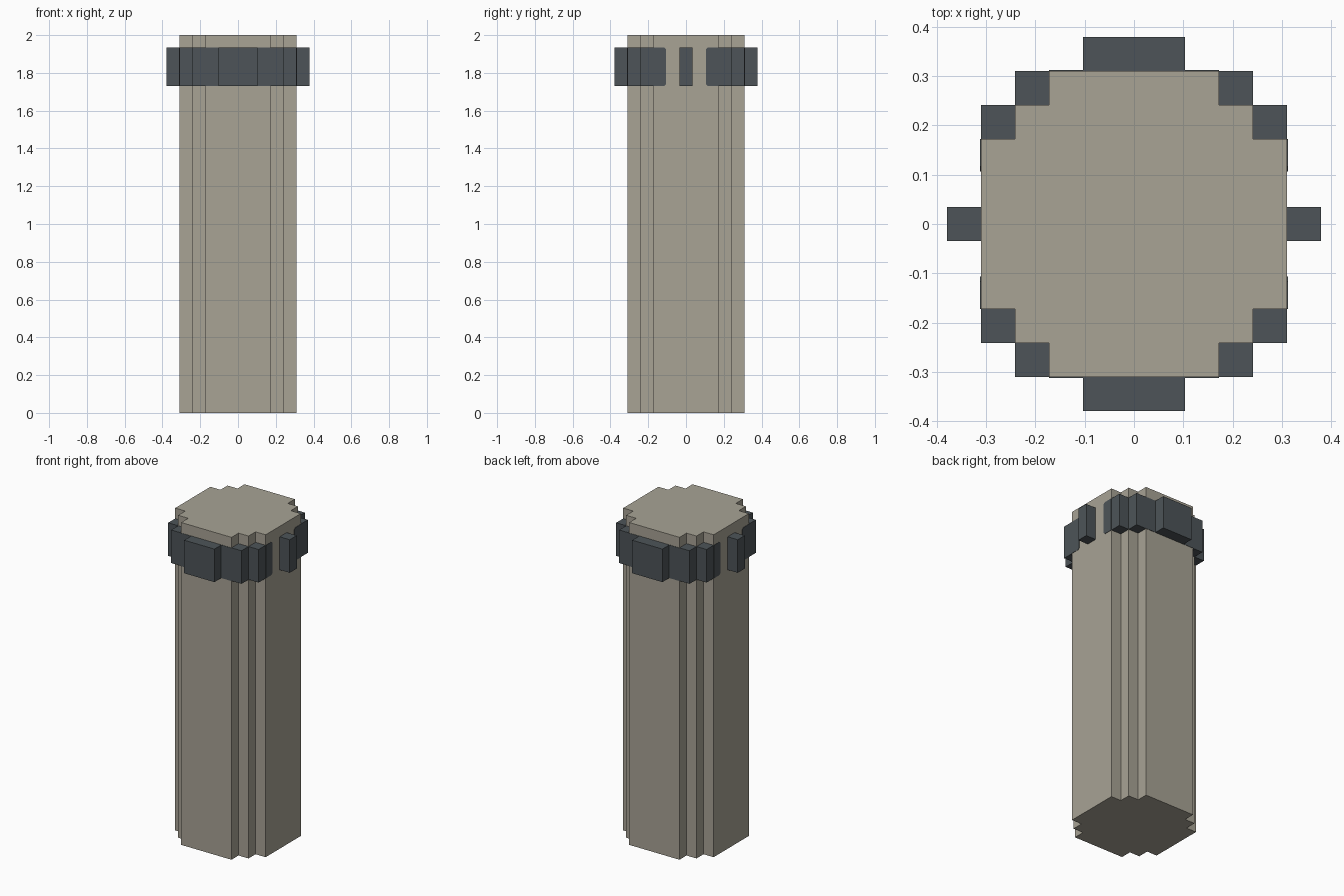
import bpy
import bmesh

cube = bpy.data.objects.get("Cube")
if cube:
    bpy.data.objects.remove(cube)

U = 2 / 29                      # module the whole column is built on
BAND_LOW, BAND_HIGH = 1.73, 1.935
SKIN = 0.002                    # thickness of the flush band plates


def material(name, srgb):
    linear = [((c / 255 + 0.055) / 1.055) ** 2.4 for c in srgb] + [1]
    mat = bpy.data.materials.new(name)
    mat.use_nodes = True
    mat.diffuse_color = linear
    mat.node_tree.nodes["Principled BSDF"].inputs["Base Color"].default_value = linear
    return mat


stone = material("warm grey stone", (168, 163, 149))
iron = material("dark slate iron", (77, 84, 88))


def extrude(name, outline, depth, mat):
    """Prism made by pushing a flat outline along a vector."""
    bm = bmesh.new()
    face = bm.faces.new([bm.verts.new(p) for p in outline])
    new = bmesh.ops.extrude_face_region(bm, geom=[face], use_keep_orig=True)["geom"]
    bmesh.ops.translate(bm, vec=depth,
                        verts=[v for v in new if isinstance(v, bmesh.types.BMVert)])
    bmesh.ops.recalc_face_normals(bm, faces=bm.faces)
    mesh = bpy.data.meshes.new(name)
    bm.to_mesh(mesh)
    bm.free()
    mesh.materials.append(mat)
    obj = bpy.data.objects.new(name, mesh)
    bpy.context.collection.objects.link(obj)
    return obj


def band_block(name, x0, x1, y0, y1):
    outline = [(x0, y0, BAND_LOW), (x1, y0, BAND_LOW), (x1, y1, BAND_LOW), (x0, y1, BAND_LOW)]
    return extrude(name, outline, (0, 0, BAND_HIGH - BAND_LOW), iron)


# Column shaft: stepped corner mirrored into all four quadrants
A, B, C = 4.5 * U, 3.5 * U, 2.5 * U
corner = [(A, C), (B, C), (B, B), (C, B), (C, A)]
outline = []
for sx, sy in ((1, 1), (-1, 1), (-1, -1), (1, -1)):
    points = corner if sx * sy > 0 else corner[::-1]
    outline += [(sx * x, sy * y, 0) for x, y in points]
extrude("column_shaft", outline, (0, 0, 2), stone)

# Raised clasps on the four faces
for side, s in (("front", -1), ("back", 1)):
    band_block(side + "_clasp", -1.5 * U, 1.5 * U, *sorted((s * A, s * 5.5 * U)))
    # Flush band behind the wide clasp
    band_block(side + "_band_plate", -C, C, *sorted((s * (A - SKIN), s * (A + SKIN))))
for side, s in (("left", 1), ("right", -1)):
    band_block(side + "_clasp", *sorted((s * A, s * 5.5 * U)), -U / 2, U / 2)

# Corner blocks fill the steps, with flush tabs wrapping onto the sides
for sx, xname in ((1, "left"), (-1, "right")):
    for sy, yname in ((-1, "front"), (1, "back")):
        name = f"{yname}_{xname}_"
        band_block(name + "inner_block", *sorted((sx * C, sx * B)), *sorted((sy * B, sy * A)))
        band_block(name + "outer_block", *sorted((sx * B, sx * A)), *sorted((sy * C, sy * B)))
        cut, end = 0.01, 1.55 * U
        tab = [(C, BAND_LOW), (end + cut, BAND_LOW), (end, BAND_LOW + cut),
               (end, BAND_HIGH - cut), (end + cut, BAND_HIGH), (C, BAND_HIGH)]
        extrude(name + "side_tab", [(sx * (A - SKIN), sy * y, z) for y, z in tab],
                (sx * 2 * SKIN, 0, 0), iron)
